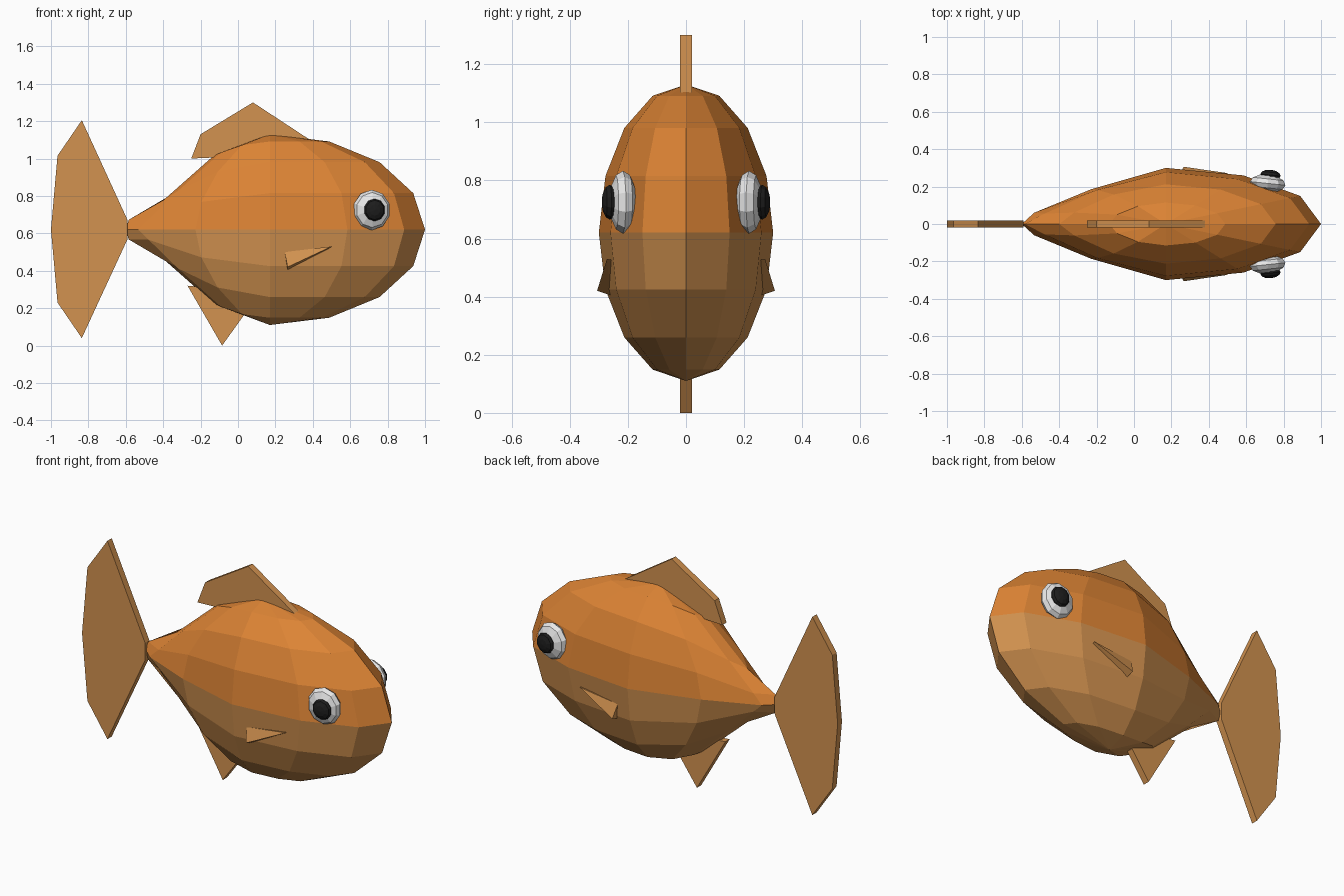
import bpy, bmesh
from math import sin, cos, pi, radians
from mathutils import Matrix, Vector

if "Cube" in bpy.data.objects:
    bpy.data.objects.remove(bpy.data.objects["Cube"])


def material(name, rgb):
    m = bpy.data.materials.new(name)
    m.use_nodes = True
    m.diffuse_color = (*rgb, 1)
    m.node_tree.nodes["Principled BSDF"].inputs["Base Color"].default_value = (*rgb, 1)
    return m


ORANGE = material("orange", (0.72, 0.23, 0.035))
TAN = material("tan", (0.65, 0.29, 0.08))
WHITE = material("eye white", (0.8, 0.8, 0.8))
BLACK = material("pupil black", (0.012, 0.012, 0.012))
MID = 0.62  # height of the belly line


def finish(bm, name, *mats):
    bmesh.ops.recalc_face_normals(bm, faces=bm.faces)
    mesh = bpy.data.meshes.new(name)
    bm.to_mesh(mesh)
    bm.free()
    for m in mats:
        mesh.materials.append(m)
    ob = bpy.data.objects.new(name, mesh)
    bpy.context.collection.objects.link(ob)
    return ob


# Body: a low-poly ellipsoid whose rear half is pinched towards the tail
bm = bmesh.new()
bmesh.ops.create_uvsphere(bm, u_segments=12, v_segments=8, radius=1)
for v in bm.verts:
    x, y, z = v.co
    t = max(0, -x)
    pinch = 1 - 1.13 * t * t
    v.co.x = 0.17 + 0.83 * x if x > 0 else max(-0.6, 0.17 - 0.77 * t - 0.05 * t * t)
    v.co.y = 0.3 * y * max(0.4, pinch)
    v.co.z = MID + 0.51 * z * max(0.27, pinch)
for f in bm.faces:
    f.material_index = 0 if f.calc_center_median().z > MID else 1
finish(bm, "body", ORANGE, TAN)


# Flat fins: side outlines given thickness
def fin(name, outline, half=0.02):
    bm = bmesh.new()
    face = bm.faces.new([bm.verts.new((x, -half, z)) for x, z in outline])
    new = bmesh.ops.extrude_face_region(bm, geom=[face])["geom"]
    moved = [g for g in new if isinstance(g, bmesh.types.BMVert)]
    bmesh.ops.translate(bm, verts=moved, vec=(0, 2 * half, 0))
    finish(bm, name, TAN)


fin("tail_fin", [(-0.59, 0.57), (-0.59, 0.67), (-0.835, 1.205), (-0.965, 1.015),
                 (-1, 0.62), (-0.965, 0.23), (-0.835, 0.04)])
fin("dorsal_fin", [(-0.25, 1.0), (-0.2, 1.13), (0.08, 1.3), (0.4, 1.09), (0.2, 1.02)])
fin("belly_fin", [(-0.27, 0.32), (-0.085, 0), (0.03, 0.16), (-0.05, 0.3)])


# Eyes: flattened spheres with the poles facing sideways
def disc(name, mat, centre, size, turn):
    bm = bmesh.new()
    bmesh.ops.create_uvsphere(bm, u_segments=10, v_segments=6, radius=1)
    bmesh.ops.transform(bm, verts=bm.verts, matrix=Matrix.Translation(centre)
                        @ Matrix.Rotation(turn, 4, "Z")
                        @ Matrix.Diagonal((size[0], size[1], size[2], 1))
                        @ Matrix.Rotation(pi / 2, 4, "X"))
    finish(bm, name, mat)


for side, label in ((1, "left"), (-1, "right")):
    turn = -side * radians(6)
    disc(label + "_eye", WHITE, (0.715, side * 0.217, 0.725), (0.1, 0.048, 0.108), turn)
    disc(label + "_pupil", BLACK, (0.73, side * 0.262, 0.725), (0.057, 0.028, 0.06), turn)

    # Side fin: a small wedge that tapers forward
    bm = bmesh.new()
    for x, y, z in [(0.5, 0.272, 0.53), (0.5, 0.25, 0.525), (0.25, 0.277, 0.5),
                    (0.25, 0.24, 0.495), (0.265, 0.306, 0.42), (0.265, 0.26, 0.405)]:
        bm.verts.new((x, side * y, z))
    bmesh.ops.convex_hull(bm, input=bm.verts)
    finish(bm, label + "_side_fin", TAN)
